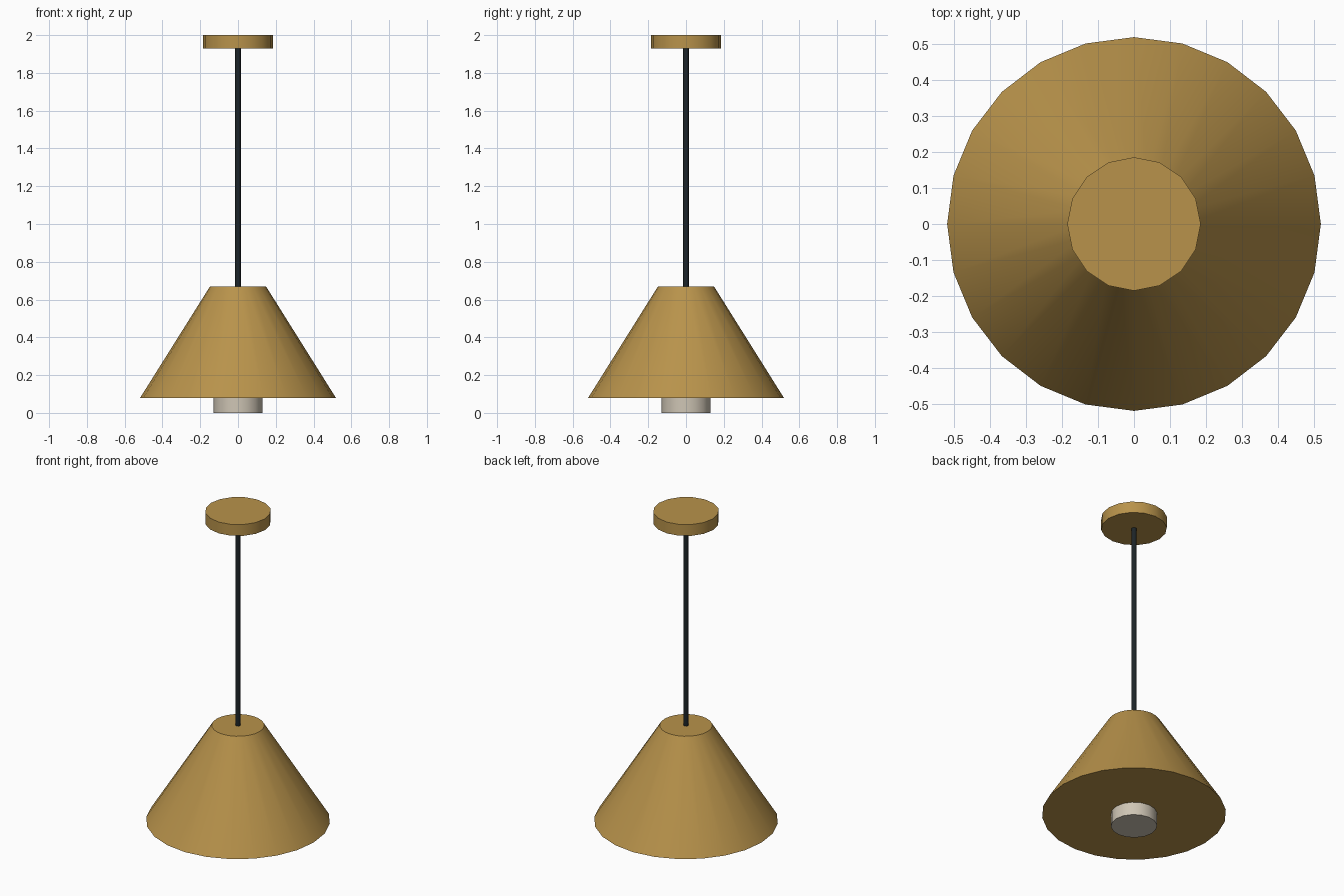
import bpy
import math

cube = bpy.data.objects.get("Cube")
if cube:
    bpy.data.objects.remove(cube, do_unlink=True)


def make_material(name, rgb):
    mat = bpy.data.materials.new(name)
    mat.use_nodes = True
    colour = (*rgb, 1.0)
    mat.diffuse_color = colour
    mat.node_tree.nodes["Principled BSDF"].inputs["Base Color"].default_value = colour
    return mat


brass = make_material("brass", (0.48, 0.29, 0.07))
black = make_material("black_cord", (0.012, 0.018, 0.021))
cream = make_material("cream_glass", (0.62, 0.56, 0.46))


def frustum(name, sides, bottom, top, r_bottom, r_top, mat):
    """Closed round part between two heights, smooth around with sharp rims."""
    bpy.ops.mesh.primitive_cone_add(
        vertices=sides, radius1=r_bottom, radius2=r_top,
        depth=top - bottom, location=(0, 0, (bottom + top) / 2))
    obj = bpy.context.object
    obj.name = name
    obj.data.materials.append(mat)
    bpy.ops.object.shade_smooth_by_angle(angle=math.radians(46))
    return obj


# Ceiling mount, hanging cord, conical shade and the lamp below it
frustum("ceiling_canopy", 16, 1.93, 2.0, 0.185, 0.185, brass)
frustum("cord", 8, 0.6, 1.95, 0.015, 0.015, black)
frustum("shade", 24, 0.08, 0.67, 0.518, 0.148, brass)
frustum("bulb", 16, 0.0, 0.2, 0.13, 0.13, cream)
